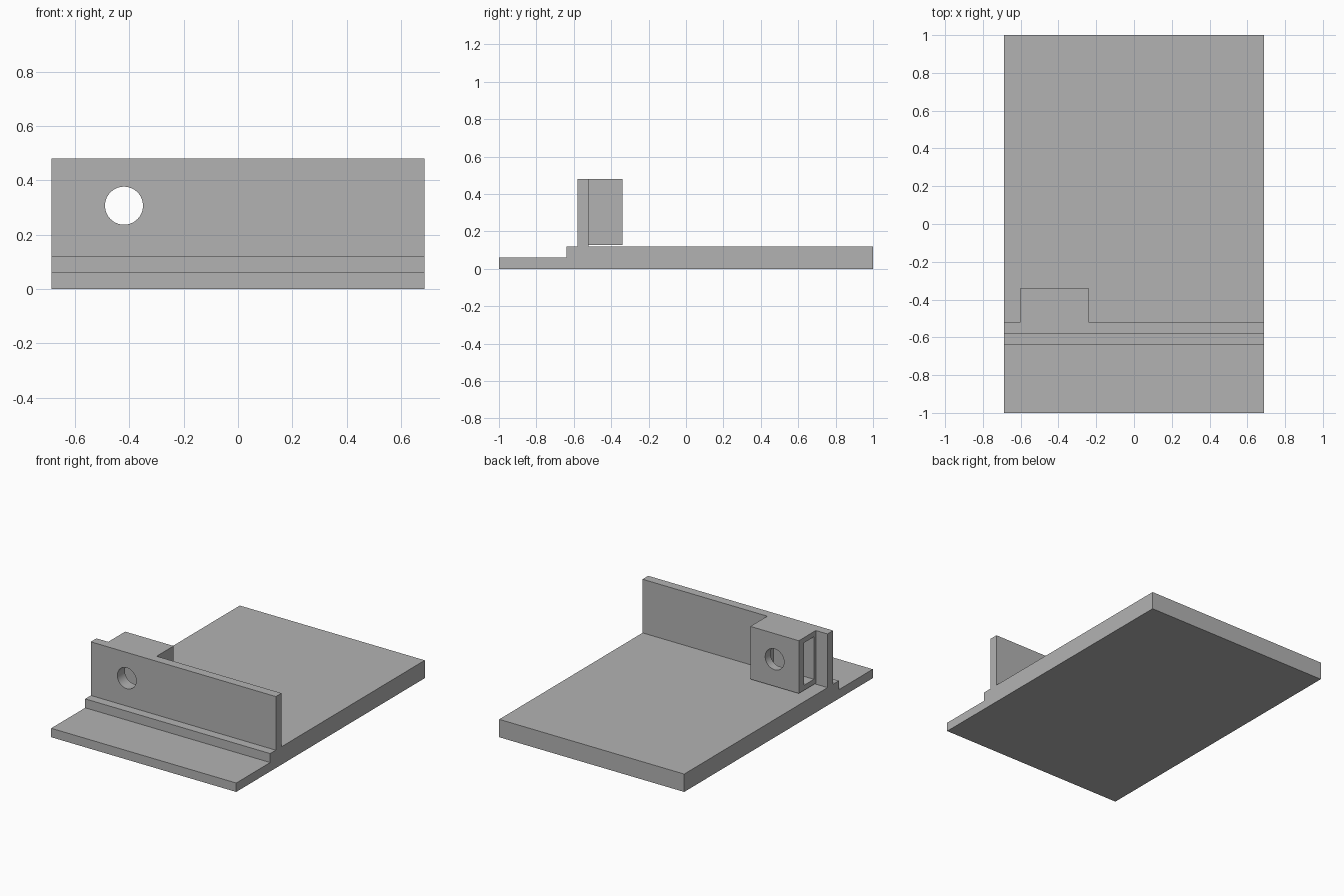
import bpy
import bmesh
import math
from mathutils import Matrix, Vector

if "Cube" in bpy.data.objects:
    bpy.data.objects.remove(bpy.data.objects["Cube"], do_unlink=True)

HALF_W = 0.687
TOP = 0.48

grey = bpy.data.materials.new("plain grey")
grey.use_nodes = True
colour = (0.45, 0.45, 0.45, 1)
grey.diffuse_color = colour
grey.node_tree.nodes["Principled BSDF"].inputs["Base Color"].default_value = colour


def add_object(name, bm):
    bmesh.ops.recalc_face_normals(bm, faces=bm.faces)
    mesh = bpy.data.meshes.new(name)
    bm.to_mesh(mesh)
    bm.free()
    mesh.materials.append(grey)
    ob = bpy.data.objects.new(name, mesh)
    bpy.context.collection.objects.link(ob)
    return ob


def box(name, low, high):
    low, high = Vector(low), Vector(high)
    bm = bmesh.new()
    bmesh.ops.create_cube(bm, size=1)
    bmesh.ops.scale(bm, vec=high - low, verts=bm.verts)
    bmesh.ops.translate(bm, vec=(low + high) / 2, verts=bm.verts)
    return add_object(name, bm)


def combine(target, tool, operation):
    mod = target.modifiers.new(operation.lower(), "BOOLEAN")
    mod.operation = operation
    mod.solver = "EXACT"
    mod.object = tool
    bpy.context.view_layer.objects.active = target
    bpy.ops.object.modifier_apply(modifier=mod.name)
    bpy.data.objects.remove(tool, do_unlink=True)


# Stepped base with upright wall: side profile (y, z) extruded across the width
profile = [(-1, 0), (1, 0), (1, 0.12), (-0.52, 0.12), (-0.52, TOP),
           (-0.58, TOP), (-0.58, 0.12), (-0.64, 0.12), (-0.64, 0.06), (-1, 0.06)]
bm = bmesh.new()
face = bm.faces.new([bm.verts.new((-HALF_W, y, z)) for y, z in profile])
extruded = bmesh.ops.extrude_face_region(bm, geom=[face])["geom"]
bmesh.ops.translate(bm, vec=(2 * HALF_W, 0, 0),
                    verts=[v for v in extruded if isinstance(v, bmesh.types.BMVert)])
body = add_object("base_and_wall", bm)

# Housing block on the back of the wall
combine(body, box("housing", (-0.6, -0.55, 0.126), (-0.24, -0.34, TOP)), "UNION")

# Blind pocket entering the housing from its outer side
combine(body, box("pocket_cutter", (-0.65, -0.5, 0.16), (-0.3, -0.395, 0.445)), "DIFFERENCE")

# Round hole through wall and housing
bm = bmesh.new()
bmesh.ops.create_cone(bm, cap_ends=True, segments=64, radius1=0.07, radius2=0.07, depth=0.5,
                      matrix=Matrix.Translation((-0.42, -0.46, 0.307))
                      @ Matrix.Rotation(math.pi / 2, 4, "X"))
combine(body, add_object("hole_cutter", bm), "DIFFERENCE")

# Smooth hole, crisp edges
bpy.ops.object.select_all(action="DESELECT")
body.select_set(True)
bpy.context.view_layer.objects.active = body
bpy.ops.object.shade_smooth_by_angle(angle=math.radians(30))
